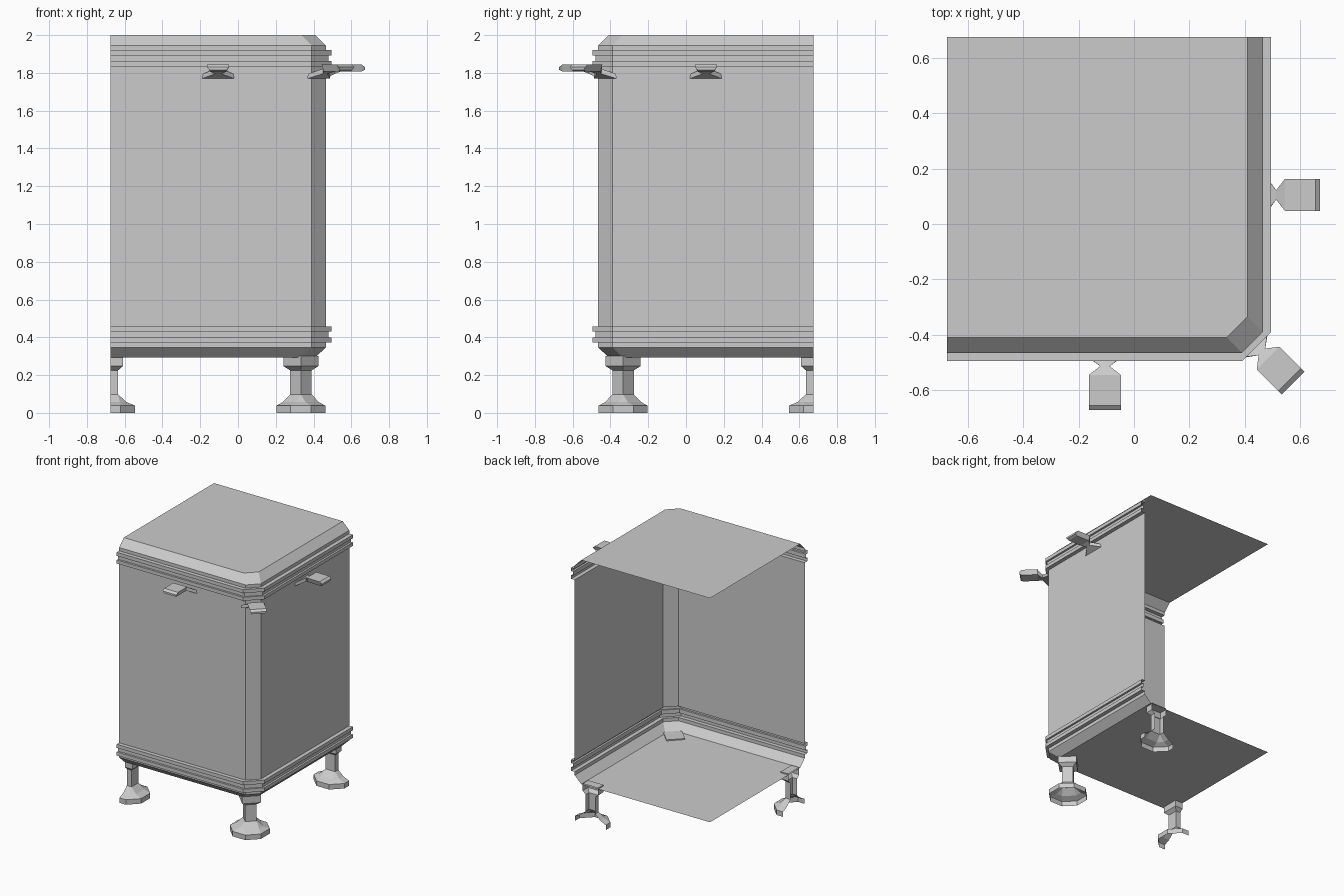
import bpy, bmesh, math
from mathutils import Matrix, Vector

cube = bpy.data.objects.get("Cube")
if cube:
    bpy.data.objects.remove(cube)

EDGE = 0.675      # open cut planes at x = -EDGE and y = EDGE
WALL = 0.465      # distance of the side panels from the axis
LEG = 0.333       # distance of the legs from the axis

grey = bpy.data.materials.new("plain_grey")
grey.use_nodes = True
grey.diffuse_color = (0.6, 0.6, 0.6, 1)
grey.node_tree.nodes["Principled BSDF"].inputs["Base Color"].default_value = (0.6, 0.6, 0.6, 1)


def finish(name, bm):
    mesh = bpy.data.meshes.new(name)
    bm.to_mesh(mesh)
    bm.free()
    mesh.materials.append(grey)
    obj = bpy.data.objects.new(name, mesh)
    bpy.context.collection.objects.link(obj)
    return obj


def loft(bm, rings, closed=True):
    rows = [[bm.verts.new(p) for p in ring] for ring in rings]
    for a, b in zip(rows, rows[1:]):
        n = len(a)
        for i in range(n if closed else n - 1):
            j = (i + 1) % n
            bm.faces.new((a[i], a[j], b[j], b[i]))
    return rows


# Cabinet shell: a stepped profile swept around two sides and a chamfered corner
def shell_row(out, z):
    cut = min(out - 0.075, 0.39)
    return [(-EDGE, -out, z), (cut, -out, z), (out, -cut, z), (out, EDGE, z)]


def band(z):
    lip, groove = 0.495, 0.48
    return [(WALL, z), (lip, z), (lip, z + 0.027), (groove, z + 0.027),
            (groove, z + 0.058), (lip, z + 0.058), (lip, z + 0.085), (WALL, z + 0.085)]


profile = [(0.41, 0.294), (WALL, 0.347)] + band(0.373) + band(1.835) + [(WALL, 1.945), (0.41, 2.0)]
bm = bmesh.new()
rows = loft(bm, [shell_row(o, z) for o, z in profile], closed=False)
# Bottom and top plates reach the open back corner
for row, flip in ((rows[0], True), (rows[-1], False)):
    corner = bm.verts.new((-EDGE, EDGE, row[0].co.z))
    loop = row + [corner]
    bm.faces.new(loop[::-1] if flip else loop)
finish("cabinet_shell", bm)


# Levelling legs: square pad and post flaring into an octagonal hollow foot
def leg_ring(h, t, z):
    return [(h, -t, z), (h, t, z), (t, h, z), (-t, h, z),
            (-h, t, z), (-h, -t, z), (-t, -h, z), (t, -h, z)]


def leg(name, x, y, angle, cut=None):
    bm = bmesh.new()
    rows = loft(bm, [leg_ring(*r) for r in (
        (0.13, 0.054, 0), (0.13, 0.054, 0.038), (0.085, 0.05, 0.057), (0.04, 0.04, 0.098),
        (0.04, 0.04, 0.225), (0.065, 0.065, 0.247), (0.065, 0.065, 0.302))])
    bm.faces.new(rows[-1])
    bmesh.ops.remove_doubles(bm, verts=bm.verts, dist=0.0001)
    if cut:
        bmesh.ops.bisect_plane(bm, geom=bm.verts[:] + bm.edges[:] + bm.faces[:],
                               plane_co=(0, 0, 0), plane_no=cut, clear_outer=True)
    bm.transform(Matrix.Translation((x, y, 0)) @ Matrix.Rotation(angle, 4, 'Z'))
    finish(name, bm)


leg("corner_leg", LEG, -LEG, math.radians(45))
leg("front_half_leg", -EDGE, -LEG, 0, (-1, 0, 0))
leg("side_half_leg", LEG, EDGE, 0, (0, 1, 0))


# Tabs: flared root, narrow neck and flat plate, pointing along local +x
def tab(name, x, y, angle):
    bm = bmesh.new()
    sections = ((0, 0.085, 0.08, 1.77, 1.795), (0.048, 0.017, 0.017, 1.795, 1.822),
                (0.08, 0.045, 0.058, 1.808, 1.844), (0.19, 0.045, 0.058, 1.808, 1.844),
                (0.207, 0.045, 0.058, 1.816, 1.83))
    rows = loft(bm, [[(d, -low, z0), (d, low, z0), (d, top, z1), (d, -top, z1)]
                     for d, low, top, z0, z1 in sections])
    bm.faces.new(rows[-1])
    bm.transform(Matrix.Translation((x, y, 0)) @ Matrix.Rotation(angle, 4, 'Z'))
    bmesh.ops.recalc_face_normals(bm, faces=bm.faces)
    finish(name, bm)


mid = (WALL + 0.39) / 2
tab("front_tab", -0.105, -WALL, math.radians(-90))
tab("side_tab", WALL, 0.105, 0)
tab("corner_tab", mid, -mid, math.radians(-45))
